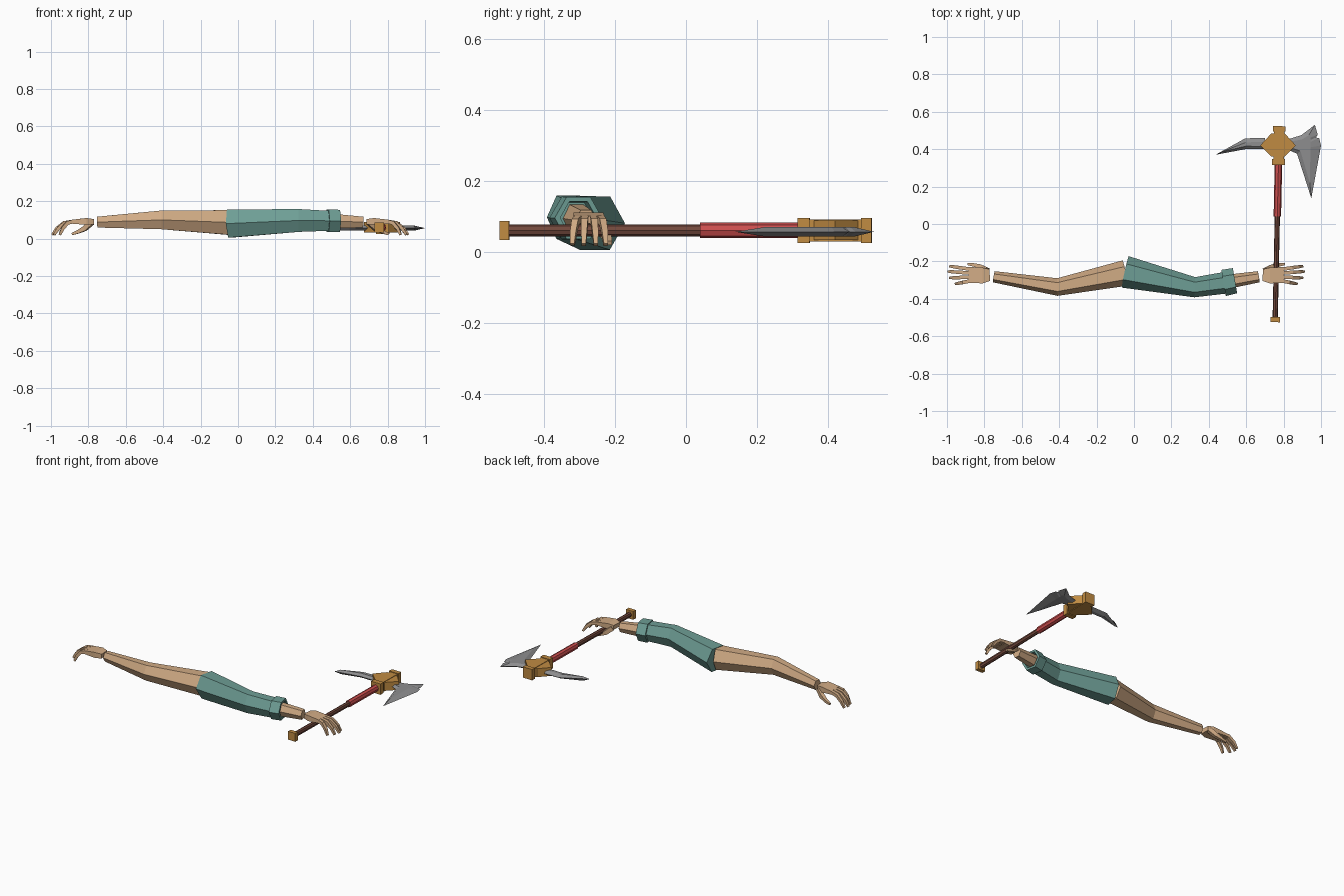
import bpy, bmesh, math
from mathutils import Vector

if "Cube" in bpy.data.objects:
    bpy.data.objects.remove(bpy.data.objects["Cube"])


def material(name, rgb):
    m = bpy.data.materials.new(name)
    m.diffuse_color = (*rgb, 1)
    m.use_nodes = True
    m.node_tree.nodes["Principled BSDF"].inputs["Base Color"].default_value = m.diffuse_color
    return m


SKIN = material("skin", (0.64, 0.41, 0.235))
TEAL = material("teal_cloth", (0.155, 0.34, 0.30))
WOOD = material("brown_wood", (0.17, 0.065, 0.045))
RED = material("red_grip", (0.60, 0.075, 0.075))
GOLD = material("gold_metal", (0.53, 0.26, 0.055))
STEEL = material("grey_steel", (0.27, 0.27, 0.275))


def finish(bm, name, mat):
    bmesh.ops.recalc_face_normals(bm, faces=bm.faces)
    me = bpy.data.meshes.new(name)
    bm.to_mesh(me)
    bm.free()
    me.materials.append(mat)
    ob = bpy.data.objects.new(name, me)
    bpy.context.collection.objects.link(ob)
    return ob


def tube(name, pts, sizes, sides, mat, axis=None):
    """Loft of polygon sections (half width, half height) along a path."""
    bm = bmesh.new()
    pts = [Vector(p) for p in pts]
    turn = math.pi / 4 if sides == 4 else 0
    grow = 1 / math.cos(turn)
    rings = []
    for i, p in enumerate(pts):
        t = Vector(axis) if axis else Vector((0, 0, 0))
        if not axis:
            if i > 0:
                t += (p - pts[i - 1]).normalized()
            if i < len(pts) - 1:
                t += (pts[i + 1] - p).normalized()
        t.normalize()
        u = t.cross(Vector((0, 0, 1))).normalized()
        v = u.cross(t)
        w, h = sizes[i]
        if sides == 6:
            h /= math.cos(math.pi / 6)
        ring = []
        for k in range(sides):
            a = turn + 2 * math.pi * k / sides
            ring.append(bm.verts.new(p + grow * (u * w * math.cos(a) + v * h * math.sin(a))))
        rings.append(ring)
    for a, b in zip(rings, rings[1:]):
        for k in range(sides):
            j = (k + 1) % sides
            bm.faces.new((a[k], a[j], b[j], b[k]))
    bm.faces.new(rings[0])
    bm.faces.new(rings[-1])
    return finish(bm, name, mat)


def plate(name, outline, inner, z, half, mat):
    """Blade: sharp outline at mid height, raised inner outline on both sides."""
    bm = bmesh.new()
    edge = [bm.verts.new((x, y, z)) for x, y in outline]
    n = len(edge)
    for s in (1, -1):
        top = [bm.verts.new((x, y, z + s * half)) for x, y in inner]
        for k in range(n):
            j = (k + 1) % n
            bm.faces.new((edge[k], edge[j], top[j], top[k]))
        bm.faces.new(top)
    return finish(bm, name, mat)


# Bare arms and hands, built once per side
for side in ("left", "right"):
    def put(p):
        return p if side == "left" else (-0.083 - p[0], p[1], p[2])

    tube(side + "_arm",
         [put(p) for p in ((-0.75, -0.282, 0.088), (-0.41, -0.337, 0.1), (-0.046, -0.262, 0.086))],
         [(0.03, 0.029), (0.047, 0.05), (0.069, 0.066)], 6, SKIN)
    # palm
    tube(side + "_palm",
         [put(p) for p in ((-0.772, -0.273, 0.09), (-0.81, -0.275, 0.092), (-0.885, -0.273, 0.09))],
         [(0.031, 0.014), (0.042, 0.018), (0.043, 0.011)], 4, SKIN)
    # curled fingers: knuckle y, tip y, reach
    for i, (y0, y1, reach) in enumerate(((-0.241, -0.226, 0.105), (-0.262, -0.254, 0.115),
                                         (-0.284, -0.288, 0.105), (-0.305, -0.32, 0.075))):
        path = [(-0.878 - reach * f, y0 + (y1 - y0) * f, z)
                for f, z in ((0, 0.092), (0.45, 0.084), (0.78, 0.055), (1.0, 0.02))]
        tube(f"{side}_finger_{i + 1}", [put(p) for p in path],
             [(0.0095, 0.01), (0.0095, 0.01), (0.0085, 0.009), (0.006, 0.006)], 4, SKIN)
    # thumb
    tube(side + "_thumb",
         [put(p) for p in ((-0.785, -0.247, 0.085), (-0.82, -0.229, 0.053), (-0.855, -0.219, 0.036),
                           (-0.888, -0.214, 0.024))],
         [(0.014, 0.014), (0.012, 0.013), (0.009, 0.009), (0.006, 0.006)], 4, SKIN)

# Sleeve and hollow cuff on the right arm
tube("sleeve", [(-0.047, -0.256, 0.08), (0.325, -0.338, 0.097), (0.49, -0.314, 0.095)],
     [(0.086, 0.075), (0.054, 0.061), (0.058, 0.053)], 6, TEAL)
tube("sleeve_cuff",
     [(0.479, -0.315, 0.095), (0.479, -0.315, 0.095), (0.54, -0.303, 0.095),
      (0.54, -0.303, 0.095), (0.50, -0.312, 0.095)],
     [(0.05, 0.045), (0.071, 0.06), (0.068, 0.059), (0.052, 0.046), (0.05, 0.044)],
     6, TEAL, axis=(0.985, 0.17, 0))


# Axe shaft parts run along y with a slight slant
def shaft(name, ys, w, h, sides, mat):
    return tube(name, [(0.755 + 0.021 * (y + 0.5), y, 0.06) for y in ys],
                [(w, h)] * len(ys), sides, mat)


shaft("axe_handle", (-0.51, 0.5), 0.014, 0.017, 8, WOOD)
shaft("axe_grip", (0.04, 0.32), 0.02, 0.022, 8, RED)
shaft("axe_pommel", (-0.525, -0.498), 0.026, 0.027, 4, GOLD)
shaft("head_lower_collar", (0.315, 0.348), 0.034, 0.035, 4, GOLD)
shaft("head_upper_collar", (0.494, 0.523), 0.034, 0.035, 4, GOLD)
shaft("head_core", (0.34, 0.5), 0.028, 0.031, 4, GOLD)

# Six-sided head block
bm = bmesh.new()
block = bm.faces.new([bm.verts.new((x, y, 0.033)) for x, y in (
    (0.735, 0.485), (0.675, 0.42), (0.735, 0.36), (0.805, 0.36), (0.865, 0.42), (0.805, 0.485))])
ext = bmesh.ops.extrude_face_region(bm, geom=[block])
for v in ext["geom"]:
    if isinstance(v, bmesh.types.BMVert):
        v.co.z = 0.088
finish(bm, "head_block", GOLD)

# Steel pick and blade
plate("axe_pick",
      [(0.435, 0.37), (0.595, 0.458), (0.70, 0.46), (0.70, 0.4), (0.595, 0.4)],
      [(0.47, 0.386), (0.597, 0.436), (0.70, 0.44), (0.70, 0.415), (0.597, 0.416)],
      0.057, 0.014, STEEL)
plate("axe_blade",
      [(0.83, 0.455), (0.895, 0.475), (0.967, 0.53), (0.982, 0.478), (0.972, 0.462),
       (0.99, 0.46), (1.0, 0.42), (0.948, 0.138), (0.872, 0.375), (0.83, 0.395)],
      [(0.83, 0.44), (0.897, 0.452), (0.935, 0.475), (0.945, 0.462), (0.943, 0.45),
       (0.945, 0.44), (0.944, 0.41), (0.94, 0.22), (0.89, 0.39), (0.83, 0.41)],
      0.056, 0.013, STEEL)
